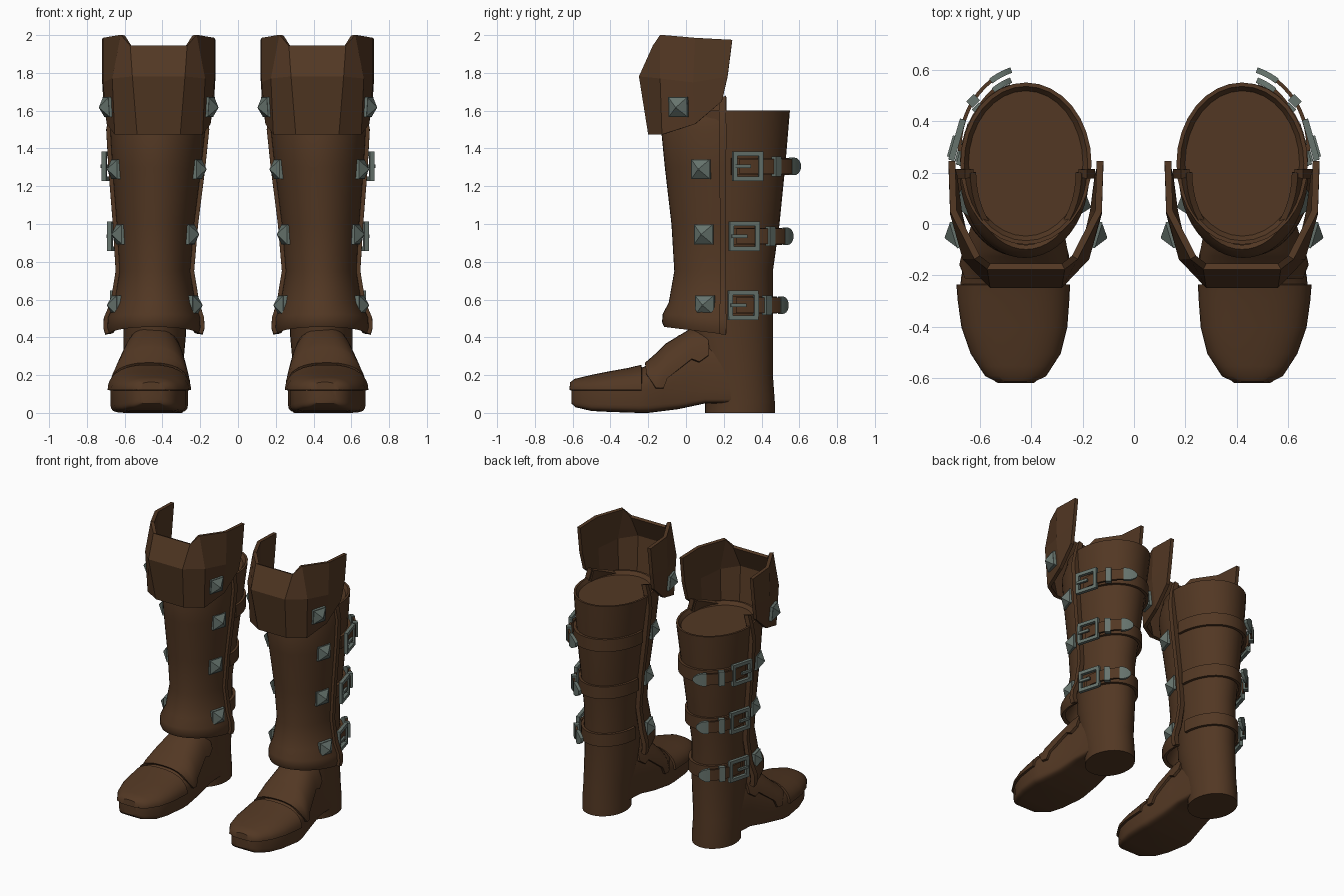
import bpy, bmesh, math
from math import sin, cos, pi, radians
from mathutils import Matrix, Vector

cube = bpy.data.objects.get("Cube")
if cube:
    bpy.data.objects.remove(cube)


def material(name, rgb):
    mat = bpy.data.materials.new(name)
    mat.use_nodes = True
    mat.diffuse_color = (*rgb, 1)
    bsdf = mat.node_tree.nodes["Principled BSDF"]
    bsdf.inputs["Base Color"].default_value = (*rgb, 1)
    bsdf.inputs["Roughness"].default_value = 0.7
    return mat


LEATHER = material("brown leather", (0.085, 0.039, 0.017))
METAL = material("dull grey metal", (0.135, 0.175, 0.155))


def lerp(table, key):
    """Interpolate the rows of a table on its first column."""
    if key <= table[0][0]:
        return table[0][1:]
    for low, high in zip(table, table[1:]):
        if key <= high[0]:
            f = (key - low[0]) / (high[0] - low[0])
            return [p + (q - p) * f for p, q in zip(low[1:], high[1:])]
    return table[-1][1:]


def spread(start, end, count):
    return [start + (end - start) * i / (count - 1) for i in range(count)]


def finish(name, bm, mat, thick=0.0, angle=35):
    """Thicken, mirror to the other boot, and shade."""
    bmesh.ops.recalc_face_normals(bm, faces=bm.faces)
    mesh = bpy.data.meshes.new(name)
    bm.to_mesh(mesh)
    bm.free()
    mesh.materials.append(mat)
    obj = bpy.data.objects.new(name, mesh)
    bpy.context.collection.objects.link(obj)
    if thick:
        solid = obj.modifiers.new("thickness", "SOLIDIFY")
        solid.thickness, solid.offset = thick, 0
    obj.modifiers.new("pair", "MIRROR").use_mirror_merge = False
    bpy.ops.object.select_all(action="DESELECT")
    obj.select_set(True)
    bpy.context.view_layer.objects.active = obj
    bpy.ops.object.convert(target="MESH")
    if angle:
        bpy.ops.object.shade_smooth_by_angle(angle=radians(angle))
    return obj


def skin(name, rows, mat, closed=False, thick=0.0, angle=35):
    """Skin a grid of points; closed rows are capped at both ends."""
    bm = bmesh.new()
    grid = [[bm.verts.new(p) for p in row] for row in rows]
    count = len(grid[0])
    for low, high in zip(grid, grid[1:]):
        for i in range(count if closed else count - 1):
            j = (i + 1) % count
            bm.faces.new((low[i], low[j], high[j], high[i]))
    if closed:
        bm.faces.new(grid[0])
        bm.faces.new(grid[-1])
    return finish(name, bm, mat, thick, angle)


# Leg shaft and heel: z, centre x, centre y, radius x, radius y
LEG = [(0, .45, .285, .155, .185), (.06, .45, .285, .155, .185),
       (.2, .45, .26, .155, .2), (.42, .44, .235, .165, .225),
       (.75, .44, .225, .172, .235), (1, .435, .23, .192, .265),
       (1.3, .43, .24, .224, .285), (1.6, .42, .235, .255, .315)]


def leg(z, a, off=0.0):
    cx, cy, rx, ry = lerp(LEG, z)
    return Vector((cx + (rx + off) * cos(a), cy + (ry + off) * sin(a), z))


turn = spread(0, 2 * pi, 33)[:-1]
rows = [[leg(level[0], a) for a in turn] for level in LEG]
rows.append([leg(1.6, a, -.015) for a in turn])
rows.append([leg(1.575, a, -.03) for a in turn])
skin("leg_shafts", rows, LEATHER, closed=True)

# Foot: y, centre x, half width, bottom z, top z
FOOT = [(-.607, .46, .06, .05, .15), (-.585, .46, .105, .03, .165),
        (-.5, .46, .16, .01, .185), (-.4, .465, .19, .005, .205),
        (-.25, .47, .206, 0, .232), (-.2, .468, .203, 0, .255),
        (-.04, .455, .178, .02, .41), (.1, .45, .16, .05, .45),
        (.25, .45, .15, .05, .46)]
WELT = .12


def foot(y, t, off=0.0):
    cx, w, bottom, top = lerp(FOOT, y)
    c, s = cos(t), sin(t)
    if s >= 0:
        x, z = abs(c) ** .8, WELT + (top + off - WELT) * s ** .9
    else:
        x, z = abs(c) ** .25, WELT - (WELT - bottom) * abs(s) ** .25
    return Vector((cx + math.copysign(x, c) * (w + off), y, z))


foot_ys = sorted([row[0] for row in FOOT] + [-.55, -.45, -.12, .03])
skin("feet", [[foot(y, t) for t in turn] for y in foot_ys], LEATHER, closed=True)

# Toe cap laid over the front of the foot
arc = spread(0, pi, 19)
rows = [[foot(y, t, .007) for t in arc] for y in (-.605, -.585, -.55, -.5, -.4, -.3, -.235)]
rows.insert(0, [Vector((p.x, -.609, WELT)) for p in rows[0]])
skin("toe_caps", rows, LEATHER, thick=.018)

# Instep flap with a stepped lower edge: y, edge z
EDGE = [(-.21, .2), (-.16, .13), (-.12, .13), (-.1, .18), (.03, .28), (.07, .265), (.12, .3)]
rows = []
for y, edge in EDGE:
    top = lerp(FOOT, y)[3]
    start = math.asin(((edge - WELT) / (top - WELT)) ** (1 / .9))
    rows.append([foot(y, t, .008) for t in spread(start, pi - start, 17)])
skin("instep_flaps", rows, LEATHER, thick=.02)

# Shin guard, open at the back: z, centre x, front y, half width
GUARD = [(.42, .445, -.115, .235), (.45, .445, -.125, .245), (.5, .445, -.122, .243),
         (.58, .44, -.09, .213), (.75, .44, -.06, .185), (1, .437, -.075, .203),
         (1.3, .43, -.11, .234), (1.5, .425, -.13, .25), (1.6, .42, -.12, .235),
         (1.67, .42, -.1, .215)]
BACK = .2


def guard(z, a, off=0.0):
    cx, front, rx = lerp(GUARD, z)
    lift = .04 * max(0, (.58 - z) / .16) - .12 * max(0, (z - 1.5) / .17)
    return Vector((cx + (rx + off) * cos(a),
                   BACK - (BACK - front + off) * sin(a), z + lift * sin(a)))


guard_zs = [row[0] for row in GUARD]
skin("shin_guards", [[guard(z, a, -.01) for a in spread(0, pi, 25)] for z in guard_zs],
     LEATHER, thick=.024)
for side, start in (("outer", -.04), ("inner", pi - .07)):
    skin(side + "_guard_edges", [[guard(z, a, .006) for a in spread(start, start + .11, 3)]
         for z in guard_zs], LEATHER, thick=.034)

# Faceted cuff: columns from back to front, each bottom, middle, top
CUFF_X = .42
CUFF = [((.28, .19, 1.65), (.288, .22, 1.78), (.288, .245, 1.975)),
        ((.262, .05, 1.53), (.282, .04, 1.75), (.282, .05, 1.985)),
        ((.222, -.12, 1.475), (.235, -.13, 1.77), (.19, -.13, 2.0)),
        ((.11, -.188, 1.475), (.135, -.237, 1.78), (.145, -.165, 1.94))]
columns = [[Vector((CUFF_X + x, y, z)) for x, y, z in col] for col in CUFF]
columns += [[Vector((CUFF_X - x, y, z)) for x, y, z in col] for col in reversed(CUFF)]
skin("cuffs", columns, LEATHER, thick=.026, angle=0)


def frame(origin, normal):
    """Axes along the surface, up, and outward."""
    normal = Vector(normal).normalized()
    along = Vector((0, 0, 1)).cross(normal).normalized()
    up = normal.cross(along)
    axes = Matrix((along, up, normal)).transposed().to_4x4()
    return Matrix.Translation(origin) @ axes


def add_box(bm, base, centre, size):
    bmesh.ops.create_cube(bm, size=1, matrix=base @ Matrix.Translation(centre)
                          @ Matrix.Diagonal((*size, 1)))


# Pyramid studs on both sides of cuff and guard
bm = bmesh.new()
for sign in (1, -1):
    places = [(Vector((CUFF_X + sign * .268, -.04, 1.62)), (sign, -.3, -.08))]
    for z, y in ((1.29, .08), (.945, .095), (.57, .1)):
        cx, front, rx = lerp(GUARD, z)
        a = math.asin((BACK - y) / (BACK - front))
        p = guard(z, a)
        places.append((Vector((cx + sign * (p.x - cx), p.y, z)),
                       (sign * cos(a) / rx, -sin(a) / (BACK - front), 0)))
    for origin, normal in places:
        base = frame(origin, normal)
        add_box(bm, base, (0, 0, 0), (.105, .105, .022))
        bmesh.ops.create_cone(bm, cap_ends=True, segments=4, radius1=.07, radius2=.004,
                              depth=.038, matrix=base @ Matrix.Translation((0, 0, .03))
                              @ Matrix.Rotation(pi / 4, 4, "Z"))
finish("pyramid_studs", bm, METAL, angle=0)


def free_end(z, degrees):
    """Loose strap end that lifts away from the leg."""
    return leg(z, radians(degrees), .02 + .055 * degrees / 78)


def ribbon(name, points, half_heights, mat, thick):
    rows = [[Vector((p.x, p.y, p.z + h * k)) for k in (-1, 1)]
            for p, h in zip(points, half_heights)]
    skin(name, rows, mat, thick=thick)


# Three straps, each with buckle, keeper and metal tip
for level, z in (("upper", 1.305), ("middle", .935), ("lower", .57)):
    ribbon(level + "_straps", [leg(z, a, .012) for a in spread(0, pi, 25)],
           [.045] * 25, LEATHER, .02)
    ribbon(level + "_strap_ends", [free_end(z, d) for d in spread(8, 68, 12)],
           [.04] * 12, LEATHER, .014)
    ribbon(level + "_strap_tips", [free_end(z, d) for d in spread(64, 81, 6)],
           [.046, .046, .044, .038, .028, .012], METAL, .022)

    bm = bmesh.new()
    pivot = free_end(z, 16)
    base = frame(pivot + Vector((.012, 0, 0)), free_end(z, 16) - leg(z, radians(16), -.1))
    for k in (-1, 1):
        add_box(bm, base, (0, k * .066, 0), (.165, .024, .024))
        add_box(bm, base, (k * .071, 0, 0), (.024, .12, .024))
    add_box(bm, base, (-.03, 0, .012), (.085, .018, .016))
    keeper = frame(free_end(z, 45), free_end(z, 45) - leg(z, radians(45), -.1))
    add_box(bm, keeper, (0, 0, 0), (.04, .105, .034))
    finish(level + "_buckles", bm, METAL, angle=0)
